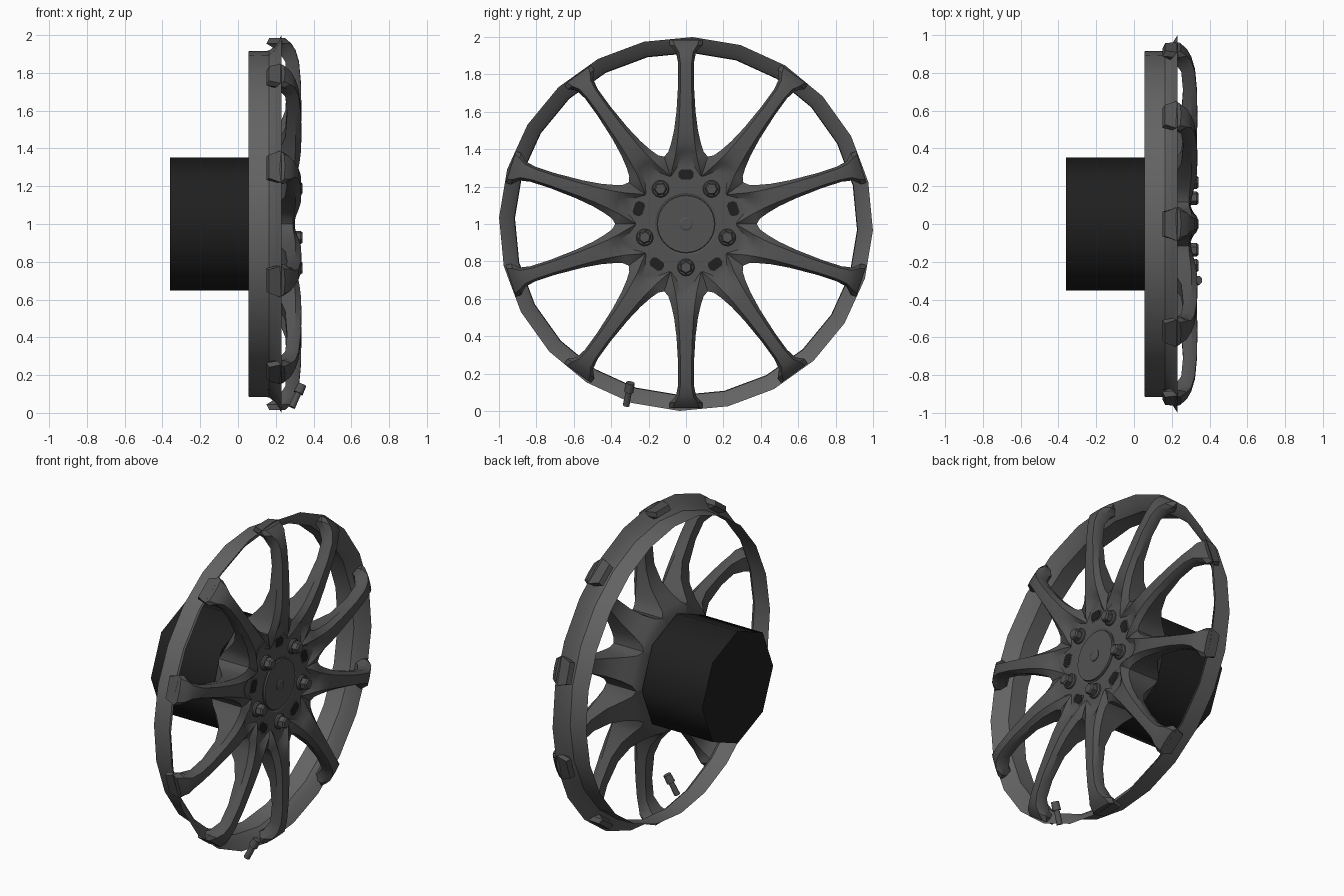
import bpy, bmesh
from math import sin, cos, pi, radians
from mathutils import Matrix, Vector

if "Cube" in bpy.data.objects:
    bpy.data.objects.remove(bpy.data.objects["Cube"])


def material(name, v):
    m = bpy.data.materials.new(name)
    m.use_nodes = True
    m.diffuse_color = (v, v, v, 1)
    bsdf = m.node_tree.nodes["Principled BSDF"]
    bsdf.inputs["Base Color"].default_value = (v, v, v, 1)
    bsdf.inputs["Roughness"].default_value = 0.6
    return m


RIM = material("rim grey", 0.125)
SPOKE = material("spoke grey", 0.085)
DARK = material("drum black", 0.014)


def place(x, r, a, t=0.0):
    """Point at radius r, angle a clockwise from the top, side offset t."""
    return Vector((x, r * sin(a) + t * cos(a), 1 + r * cos(a) - t * sin(a)))


def finish(name, bm, mat, angle=35):
    bmesh.ops.recalc_face_normals(bm, faces=bm.faces)
    me = bpy.data.meshes.new(name)
    bm.to_mesh(me)
    bm.free()
    me.materials.append(mat)
    ob = bpy.data.objects.new(name, me)
    bpy.context.collection.objects.link(ob)
    bpy.ops.object.select_all(action="DESELECT")
    ob.select_set(True)
    bpy.context.view_layer.objects.active = ob
    bpy.ops.object.shade_smooth_by_angle(angle=radians(angle))
    return ob


def loft(bm, rings, wrap=True, caps=True):
    rows = [[bm.verts.new(p) for p in ring] for ring in rings]
    n = len(rows[0])
    for a, b in zip(rows, rows[1:]):
        for i in range(n if wrap else n - 1):
            j = (i + 1) % n
            bm.faces.new((a[i], a[j], b[j], b[i]))
    if caps:
        bm.faces.new(rows[0])
        bm.faces.new(rows[-1])


def turned(name, profile, sides, mat, phase=0.0, caps=True, r=0.0, a=0.0, angle=35):
    """Revolve (x, radius) points round an axle-parallel line at radius r, angle a."""
    bm = bmesh.new()
    centre = place(0, r, a)
    rings = []
    for x, rad in profile:
        angles = [phase + a + 2 * pi * i / sides for i in range(sides)]
        rings.append([centre + Vector((x, rad * sin(k), rad * cos(k))) for k in angles])
    loft(bm, rings, caps=caps)
    return finish(name, bm, mat, angle)


# Rim band and brake drum
turned("rim", [(0.055, 0.915), (0.165, 0.918), (0.195, 0.945), (0.23, 1.0)],
       24, RIM, radians(2), caps=False)
turned("drum", [(-0.36, 0.353), (0.06, 0.353)], 8, DARK, angle=50)

# Spoke stations: radius, floor x, front x, side x, back x,
# then half widths of the floor, front, side and back
STATIONS = [
    (0.257, 0.285, 0.286, 0.275, 0.06, 0.078, 0.081, 0.0835, 0.0835),
    (0.30, 0.285, 0.302, 0.285, 0.06, 0.050, 0.072, 0.0975, 0.0975),
    (0.36, 0.287, 0.312, 0.290, 0.08, 0.026, 0.058, 0.117, 0.117),
    (0.385, 0.305, 0.317, 0.292, 0.10, 0.018, 0.054, 0.095, 0.090),
    (0.43, 0.325, 0.325, 0.297, 0.15, 0.015, 0.047, 0.080, 0.070),
    (0.50, 0.334, 0.333, 0.303, 0.21, 0.014, 0.040, 0.064, 0.054),
    (0.60, 0.336, 0.335, 0.305, 0.25, 0.012, 0.034, 0.051, 0.042),
    (0.75, 0.333, 0.332, 0.302, 0.26, 0.010, 0.029, 0.042, 0.034),
    (0.86, 0.323, 0.321, 0.290, 0.25, 0.010, 0.030, 0.042, 0.036),
    (0.92, 0.305, 0.303, 0.265, 0.21, 0.012, 0.038, 0.054, 0.048),
    (0.955, 0.283, 0.280, 0.240, 0.15, 0.018, 0.060, 0.088, 0.065),
    (0.985, 0.248, 0.244, 0.225, 0.165, 0.020, 0.070, 0.088, 0.065),
]


def spoke_ring(s, a):
    r, xc, xf, xs, xb, wi, wf, ws, wb = s
    half = [(wi, xc), (wf, xf), (ws, xs), (wb, xb)]
    loop = half + [(-t, x) for t, x in reversed(half)]
    return [place(x, r, a, t) for t, x in loop]


bm = bmesh.new()
for k in range(10):
    loft(bm, [spoke_ring(s, k * pi / 5) for s in STATIONS], caps=False)
    bm.faces.new([bm.verts.new(p) for p in spoke_ring(STATIONS[-1], k * pi / 5)])
bmesh.ops.remove_doubles(bm, verts=bm.verts, dist=0.001)
finish("spokes", bm, SPOKE)

# Centre plate with its cap and axle end
turned("centre_plate", [(0.06, 0.271), (0.285, 0.271)], 10, SPOKE, pi / 10)
turned("centre_cap", [(0.28, 0.165), (0.288, 0.165), (0.284, 0.158), (0.284, 0.155),
                      (0.293, 0.152), (0.293, 0.04)], 32, SPOKE, angle=20)
turned("axle_end", [(0.288, 0.036), (0.297, 0.036), (0.301, 0.028), (0.301, 0.01)],
       16, SPOKE, angle=20)


def pocket(name, a, half_w, half_h, x0, x1, mat):
    """Small plate with clipped corners on the centre plate."""
    c = 0.014
    quarter = [(half_w, half_h - c), (half_w - c, half_h)]
    outline = quarter + [(-t, h) for t, h in reversed(quarter)]
    outline += [(-t, -h) for t, h in outline]
    bm = bmesh.new()
    loft(bm, [[place(x, 0.265 + h, a, t) for t, h in outline] for x in (x0, x1)])
    finish(name, bm, mat)


# Five wheel nuts alternating with five dark pockets
for i in range(5):
    a = i * 2 * pi / 5
    pocket(f"pocket_frame_{i + 1}", a, 0.045, 0.033, 0.282, 0.287, SPOKE)
    pocket(f"pocket_{i + 1}", a, 0.039, 0.027, 0.284, 0.289, DARK)
    b = a + pi
    turned(f"nut_collar_{i + 1}", [(0.28, 0.046), (0.295, 0.046), (0.302, 0.040)],
           16, SPOKE, r=0.232, a=b)
    turned(f"nut_{i + 1}", [(0.29, 0.036), (0.332, 0.036), (0.341, 0.028)],
           6, SPOKE, r=0.232, a=b, angle=20)

# Valve stem and its cap, leaning in toward the axle
start, end = Vector((0.285, -0.32, 0.03)), Vector((0.34, -0.297, 0.15))
axis = end - start
turn = axis.to_track_quat("Z", "Y").to_matrix().to_4x4()
for name, f0, f1, rad in (("valve_stem", 0, 0.7, 0.019), ("valve_cap", 0.62, 1, 0.027)):
    bm = bmesh.new()
    bmesh.ops.create_cone(bm, cap_ends=True, segments=8, radius1=rad, radius2=rad * 0.9,
                          depth=axis.length * (f1 - f0),
                          matrix=Matrix.Translation(start + axis * (f0 + f1) / 2) @ turn)
    finish(name, bm, SPOKE, 50)
